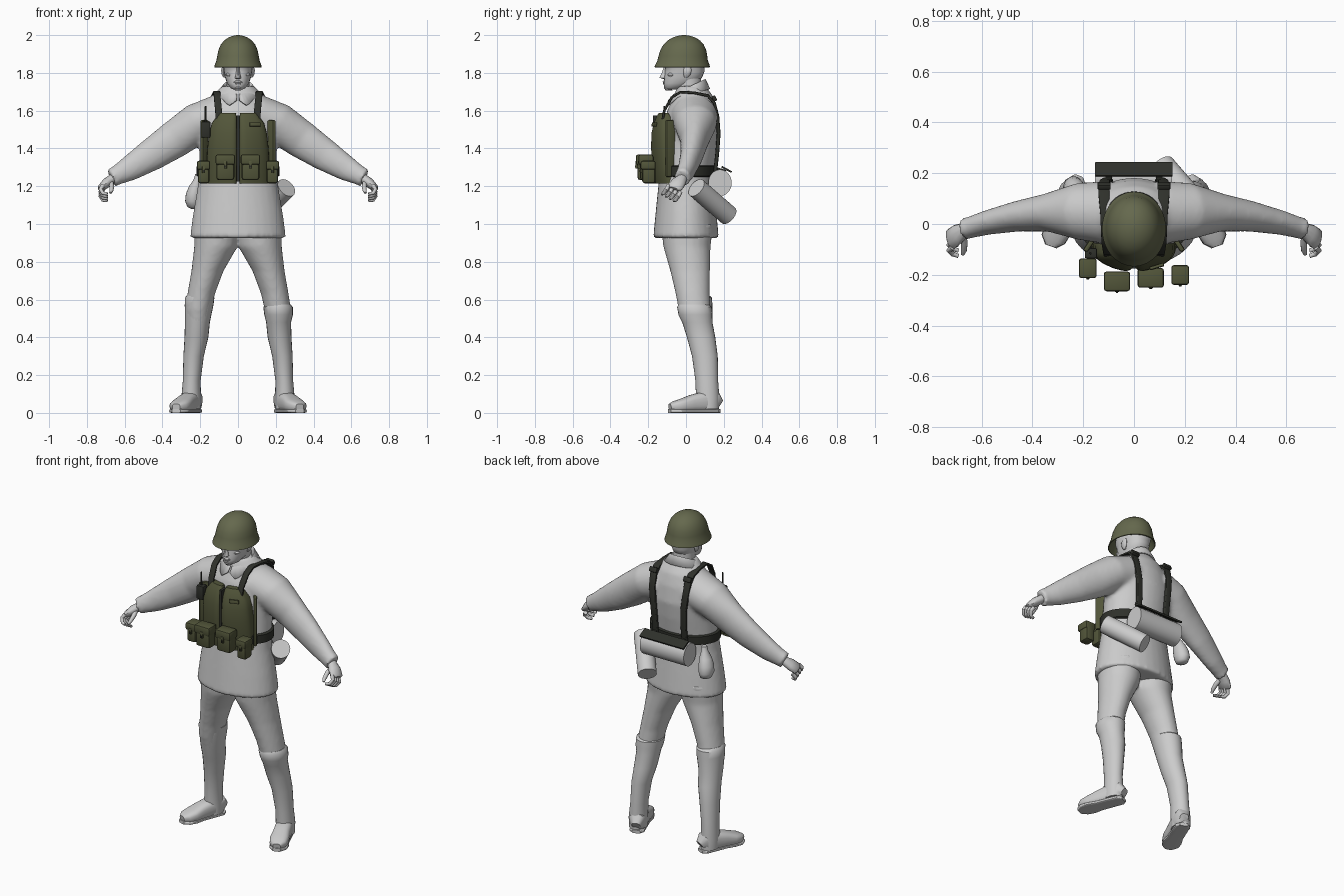
import bpy, bmesh, math
from mathutils import Vector, Matrix


def material(name, rgb):
    m = bpy.data.materials.new(name)
    m.diffuse_color = (*rgb, 1)
    return m


GREY = material("light grey", (0.6, 0.6, 0.6))
HELMET = material("helmet green", (0.13, 0.14, 0.075))
OLIVE = material("olive", (0.085, 0.092, 0.042))
DARK = material("dark webbing", (0.028, 0.03, 0.024))


def finish(bm, name, mat, angle=40):
    bmesh.ops.recalc_face_normals(bm, faces=bm.faces)
    me = bpy.data.meshes.new(name)
    bm.to_mesh(me)
    bm.free()
    me.materials.append(mat)
    me.shade_smooth()
    me.set_sharp_from_angle(angle=math.radians(angle))
    ob = bpy.data.objects.new(name, me)
    bpy.context.collection.objects.link(ob)
    return ob


def add_loft(bm, rows, side=(1, 0, 0), flat=True, p=2.0, n=24, s=1, caps=True):
    """Skin rings (x, y, z, radius_u, radius_v); s=-1 mirrors in x."""
    pts = [Vector((r[0], r[1], r[2])) for r in rows]
    rings = []
    for i, r in enumerate(rows):
        t = Vector((0, 0, 1)) if flat else (
            pts[min(i + 1, len(pts) - 1)] - pts[max(i - 1, 0)]).normalized()
        v = t.cross(Vector(side)).normalized()
        u = v.cross(t)
        ring = []
        for k in range(n):
            a = 2 * math.pi * k / n
            c, d = math.cos(a), math.sin(a)
            q = pts[i] + u * r[3] * math.copysign(abs(c) ** (2 / p), c) \
                + v * r[4] * math.copysign(abs(d) ** (2 / p), d)
            ring.append(bm.verts.new((q.x * s, q.y, q.z)))
        rings.append(ring)
    for a, b in zip(rings, rings[1:]):
        for k in range(n):
            bm.faces.new((a[k], a[(k + 1) % n], b[(k + 1) % n], b[k]))
    if caps:
        bm.faces.new(rings[0])
        bm.faces.new(rings[-1])


def loft(name, rows, mat, angle=40, **kw):
    bm = bmesh.new()
    add_loft(bm, rows, **kw)
    return finish(bm, name, mat, angle)


def box(name, loc, size, mat, bevel=0.0, rot=(0, 0, 0)):
    bm = bmesh.new()
    bmesh.ops.create_cube(bm, size=1, matrix=Matrix.Diagonal((*size, 1)))
    if bevel:
        bmesh.ops.bevel(bm, geom=bm.edges[:], offset=bevel, segments=2, affect='EDGES', profile=0.5)
    ob = finish(bm, name, mat)
    ob.location, ob.rotation_euler = loc, rot
    return ob


def fuse(ob, voxel, rounds):
    m = ob.modifiers.new("fuse", 'REMESH')
    m.mode, m.voxel_size, m.use_smooth_shade = 'VOXEL', voxel, True
    m = ob.modifiers.new("soften", 'SMOOTH')
    m.factor, m.iterations = 0.5, rounds


# Tunic with sleeves
bm = bmesh.new()
add_loft(bm, [(0, 0, .925, .255, .174), (0, 0, 1.05, .238, .162), (0, 0, 1.2, .213, .147),
              (0, .005, 1.28, .206, .143), (0, .018, 1.4, .205, .152), (0, .03, 1.5, .21, .152),
              (0, .035, 1.6, .19, .135), (0, .04, 1.67, .145, .108), (0, .03, 1.73, .085, .075)], n=32)
for s in (1, -1):
    add_loft(bm, [(.1, .045, 1.57, .125, .115), (.22, .05, 1.53, .112, .108), (.34, .045, 1.445, .075, .1),
                  (.46, .03, 1.365, .06, .086), (.58, .005, 1.29, .048, .066), (.65, -.015, 1.253, .042, .05),
                  (.67, -.02, 1.243, .045, .053)], side=(0, 1, 0), flat=False, s=s)
fuse(finish(bm, "tunic", GREY), .012, 5)

# Trousers
bm = bmesh.new()
for s in (1, -1):
    add_loft(bm, [(.11, .005, 1.0, .12, .14), (.117, .005, .88, .115, .125), (.162, .022, .75, .085, .105),
                  (.195, .035, .63, .073, .09), (.21, .045, .55, .07, .085), (.215, .06, .46, .06, .075)], s=s)
fuse(finish(bm, "trousers", GREY), .012, 3)

# Boots: shaft, foot and sole
for s, top in ((1, .55), (-1, .6)):
    cx = .212 if s > 0 else .203
    loft("boot_shaft", [(cx, .04, top + .025, .066, .08), (cx, .045, top + .01, .078, .092),
                        (cx + .003, .05, top - .03, .076, .09), (.215, .06, .48, .066, .08),
                        (.22, .08, .4, .063, .075), (.235, .1, .3, .054, .068), (.245, .11, .17, .047, .06),
                        (.248, .115, .08, .052, .062), (.248, .115, .02, .05, .06)], GREY, s=s)
    loft("boot_foot", [(.222, .175, .045, .025, .03), (.23, .155, .06, .045, .055), (.252, .1, .06, .05, .055),
                       (.28, .03, .05, .05, .045), (.3, -.02, .04, .055, .035), (.318, -.06, .034, .048, .028),
                       (.327, -.085, .03, .022, .018)], GREY, side=(.93, .37, 0), flat=False, p=2.8, s=s)
    loft("boot_sole", [(.222, .175, .01, .024, .01), (.23, .155, .01, .043, .01), (.252, .1, .01, .044, .01),
                       (.28, .03, .01, .045, .01), (.3, -.02, .01, .055, .01), (.318, -.06, .01, .05, .01),
                       (.328, -.088, .01, .024, .01)], GREY, side=(.93, .37, 0), flat=False, p=5, s=s)

# Hands: palm, curled fingers and thumb
for s in (1, -1):
    kw = dict(side=(0, 1, 0), flat=False, s=s, n=12)
    loft("palm", [(.63, -.015, 1.262, .028, .028), (.665, -.022, 1.24, .028, .025), (.695, -.04, 1.218, .04, .026),
                  (.722, -.06, 1.193, .042, .02), (.729, -.064, 1.185, .03, .012)], GREY, **kw)
    for k in range(4):
        y, z = -.092 + .021 * k, 1.205 - .012 * k
        loft("finger", [(.715, y, z, .011, .012), (.728, y - .012, z - .022, .011, .011),
                        (.715, y - .026, z - .042, .01, .01), (.692, y - .034, z - .046, .008, .008)], GREY, **kw)
    loft("thumb", [(.675, -.04, 1.225, .014, .014), (.668, -.075, 1.2, .013, .013),
                   (.67, -.105, 1.178, .011, .011), (.675, -.12, 1.165, .007, .007)],
         GREY, side=(1, 0, 0), flat=False, s=s, n=10)

# Head and neck
loft("neck", [(0, .025, 1.62, .062, .068), (0, .015, 1.72, .06, .065), (0, .01, 1.8, .062, .07)], GREY)
loft("head", [(0, -.075, 1.712, .024, .028), (0, -.06, 1.722, .042, .055), (0, -.035, 1.745, .058, .083),
              (0, -.015, 1.775, .068, .1), (0, -.008, 1.805, .074, .105), (0, -.007, 1.825, .077, .104),
              (0, -.008, 1.84, .08, .113), (0, -.008, 1.9, .08, .112), (0, -.01, 1.94, .05, .07)],
     GREY, p=2.25, angle=60)
loft("nose", [(0, -.108, 1.767, .01, .012), (0, -.118, 1.774, .017, .024), (0, -.116, 1.785, .013, .02),
              (0, -.11, 1.81, .009, .015), (0, -.108, 1.835, .009, .01)], GREY, n=10)
loft("lips", [(0, -.108, 1.738, .013, .012), (0, -.109, 1.745, .023, .014), (0, -.109, 1.749, .025, .011),
              (0, -.11, 1.753, .023, .014), (0, -.108, 1.76, .012, .011)], GREY, n=12)
loft("chin", [(0, -.09, 1.708, .016, .018), (0, -.098, 1.72, .024, .02), (0, -.096, 1.735, .015, .016)], GREY, n=12)
for s in (1, -1):
    loft("ear", [(.07, .0, 1.775, .006, .008), (.077, .005, 1.79, .009, .018), (.08, .008, 1.815, .01, .022),
                 (.077, .008, 1.835, .006, .015)], GREY, n=12, s=s)
    loft("cheek", [(.035, -.075, 1.765, .012, .012), (.042, -.076, 1.79, .022, .022),
                   (.042, -.075, 1.805, .012, .012)], GREY, n=12, s=s)

# Collar with two pointed front tabs
bm = bmesh.new()
rows = [[], [], []]
N = 36
for k in range(N + 1):
    a = math.radians(-86 + 352 * k / N)  # opening at the front
    c, d = math.cos(a), math.sin(a)
    off = abs(math.degrees(math.acos(max(-1, min(1, -d)))))  # angle away from the front
    tab = max(0, 1 - abs(off - 26) / 24)
    rows[0].append(bm.verts.new((.066 * c, .018 + .07 * d, 1.715 + .035 * d)))
    rows[1].append(bm.verts.new((.08 * c, .018 + .085 * d, 1.728 + .04 * d)))
    rows[2].append(bm.verts.new((.115 * c, .018 + (.11 + .02 * tab) * d, 1.688 + .028 * d - .035 * tab)))
for a, b in zip(rows, rows[1:]):
    for k in range(N):
        bm.faces.new((a[k], a[k + 1], b[k + 1], b[k]))
finish(bm, "collar", GREY, 50).modifiers.new("cloth", 'SOLIDIFY').thickness = .008

# Helmet with flared rim and hollow inside
prof = [(1.9, .08), (1.87, .1), (1.837, .117), (1.829, .122), (1.831, .126), (1.845, .122), (1.866, .114),
        (1.89, .11), (1.92, .104), (1.95, .091), (1.972, .073), (1.988, .05), (1.996, .028), (2.0, .008)]
loft("helmet", [(0, -.02 + .1 * (z - 1.83) * .6, z, r, r * 1.17) for z, r in prof], HELMET, n=40, angle=60)

# Vest panels, wrapped round the chest
for s in (1, -1):
    bm = bmesh.new()
    add_loft(bm, [(.088, -.125, 1.215, .082, .04), (.086, -.14, 1.3, .08, .042), (.083, -.147, 1.4, .079, .042),
                  (.079, -.145, 1.48, .074, .042), (.072, -.138, 1.535, .066, .036), (.06, -.13, 1.57, .052, .028),
                  (.055, -.128, 1.588, .043, .018)], p=4, n=32, s=s)
    for v in bm.verts:
        v.co.y += 2.2 * v.co.x ** 2
    finish(bm, "vest_panel", OLIVE)
    box("vest_side", (s * .168, -.07, 1.40), (.02, .09, .3), OLIVE, .008, (0, 0, s * .6))
box("vest_closure", (0, -.15, 1.4), (.014, .05, .35), DARK)
box("chest_tab", (.09, -.168, 1.527), (.058, .012, .022), OLIVE, .003, (-.12, 0, .3))

# Belt pouches with flaps and fasteners
for x, y, z, w, h in ((-.067, -.222, 1.3, .095, .135), (.066, -.208, 1.3, .095, .135),
                      (.182, -.197, 1.275, .062, .12), (-.182, -.17, 1.275, .062, .12)):
    box("pouch", (x, y, z - .005), (w, .07, h - .01), OLIVE, .014)
    box("pouch_flap", (x, y - .004, z + h * .3), (w + .008, .078, h * .4), OLIVE, .01)
    box("pouch_tab", (x, y - .04, z + h * .1), (.016, .012, h * .3), OLIVE, .003)
    box("pouch_stud", (x, y - .046, z + .005), (.009, .006, .012), DARK)

# Radio with antenna
box("radio", (-.17, -.115, 1.5), (.048, .04, .085), DARK, .006)
loft("antenna", [(-.172, -.115, 1.53, .005, .005), (-.172, -.115, 1.625, .004, .004)], DARK, n=8)

# Waist belt
loft("belt", [(0, .005, 1.25, .208, .147), (0, .005, 1.255, .219, .157), (0, .006, 1.305, .219, .159),
              (0, .006, 1.31, .207, .148)], DARK, n=40)

# Shoulder straps
for s in (1, -1):
    loft("shoulder_strap", [(.1, -.125, 1.54, .018, .007), (.103, -.115, 1.6, .018, .007),
                            (.11, -.075, 1.67, .018, .007), (.112, -.03, 1.698, .018, .007),
                            (.115, .04, 1.695, .018, .007), (.118, .115, 1.68, .022, .008),
                            (.118, .15, 1.64, .022, .008), (.115, .167, 1.57, .02, .009),
                            (.105, .173, 1.48, .019, .01), (.1, .166, 1.38, .018, .01),
                            (.1, .155, 1.28, .018, .01)], DARK, flat=False, p=5, n=16, s=s)
    box("strap_buckle", (s * .118, .15, 1.665), (.052, .02, .03), DARK, .004, (.5, 0, 0))

# Rolled pack on the back with its dark top strap
loft("back_roll", [(-.153, .18, 1.218, .062, .07), (.15, .18, 1.218, .062, .07)], GREY,
     side=(0, 1, 0), flat=False, n=32)
box("roll_strap", (0, .215, 1.289), (.303, .06, .01), DARK, 0, (-.5, 0, 0))
for s in (1, -1):
    box("roll_hanger", (s * .1, .18, 1.285), (.025, .06, .02), DARK, .003, (-.3, 0, 0))

# Slanted canister and water bottle
loft("canister", [(.257, .055, 1.192, .054, .054), (.11, .225, 1.045, .054, .054)], GREY,
     side=(.76, .65, 0), flat=False, n=32)
loft("water_bottle", [(-.232, .14, 1.08, .015, .018), (-.236, .14, 1.09, .032, .038), (-.238, .138, 1.12, .042, .05),
                      (-.234, .134, 1.16, .042, .048), (-.225, .128, 1.2, .034, .038), (-.215, .122, 1.235, .02, .022),
                      (-.21, .12, 1.265, .016, .018)], GREY, n=20, angle=60)
